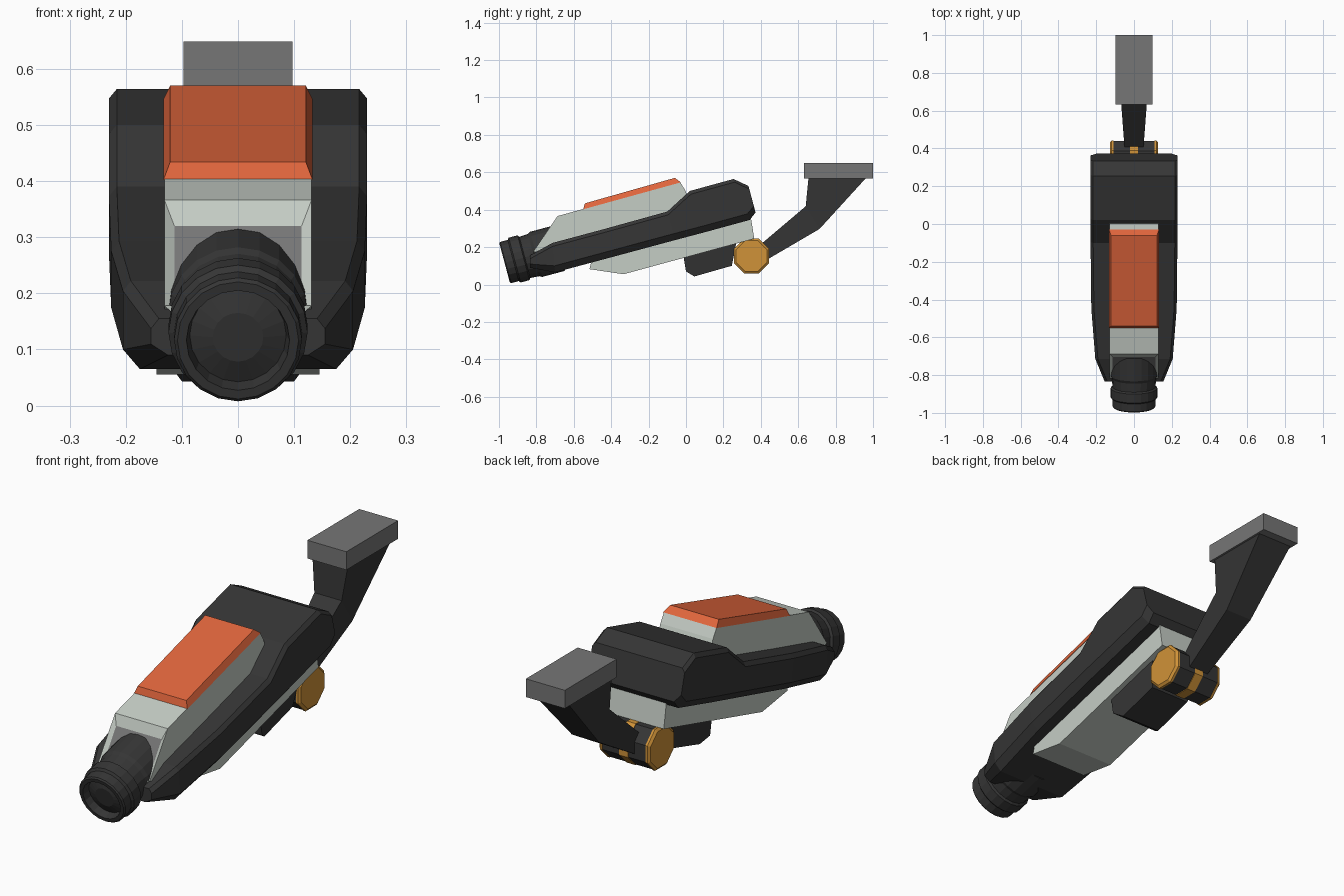
import bpy, bmesh, math
from mathutils import Vector, Matrix

if "Cube" in bpy.data.objects:
    bpy.data.objects.remove(bpy.data.objects["Cube"])


def material(name, col):
    m = bpy.data.materials.new(name)
    m.diffuse_color = (*col, 1)
    m.use_nodes = True
    m.node_tree.nodes["Principled BSDF"].inputs["Base Color"].default_value = m.diffuse_color
    return m


DARK = material("charcoal", (0.036, 0.036, 0.036))
LIGHT = material("pale_grey", (0.56, 0.61, 0.56))
GREY = material("mid_grey", (0.18, 0.18, 0.18))
ORANGE = material("orange", (0.74, 0.13, 0.045))
GOLD = material("amber", (0.63, 0.29, 0.04))
TILT = math.radians(15)


def finish(name, bm, *mats):
    bmesh.ops.recalc_face_normals(bm, faces=bm.faces)
    me = bpy.data.meshes.new(name)
    bm.to_mesh(me)
    bm.free()
    for m in mats:
        me.materials.append(m)
    ob = bpy.data.objects.new(name, me)
    bpy.context.collection.objects.link(ob)
    return ob


def loft(bm, rings):
    """Skin a list of closed rings and cap both ends."""
    vs = [[bm.verts.new(p) for p in r] for r in rings]
    n = len(vs[0])
    for a, b in zip(vs, vs[1:]):
        for i in range(n):
            j = (i + 1) % n
            bm.faces.new((a[i], a[j], b[j], b[i]))
    bm.faces.new(vs[0])
    bm.faces.new(vs[-1])
    return bm


def prism(profile, widths):
    """Extrude a y-z profile across x, with one half width or one per point."""
    if not isinstance(widths, (list, tuple)):
        widths = [widths] * len(profile)
    return loft(bmesh.new(), [[(s * w, y, z) for (y, z), w in zip(profile, widths)]
                              for s in (-1, 1)])


def octagon_rod(name, stations, mat, y=0.35, z=0.152):
    """Octagonal rod along x from (x, radius) stations."""
    rings = [[(x, y + r * math.cos(math.pi / 8 + k * math.pi / 4),
               z + r * math.sin(math.pi / 8 + k * math.pi / 4)) for k in range(8)]
             for x, r in stations]
    return finish(name, loft(bmesh.new(), rings), mat)


# Dark shell: chamfered sections (top y, z, bottom y, z, half width)
sections = [(-0.835, 0.155, -0.835, 0.09, 0.155),
            (-0.715, 0.222, -0.70, 0.065, 0.205),
            (-0.45, 0.293, -0.42, 0.14, 0.226),
            (-0.10, 0.39, -0.06, 0.237, 0.23),
            (0.02, 0.50, 0.11, 0.282, 0.23),
            (0.254, 0.564, 0.34, 0.345, 0.23),
            (0.334, 0.527, 0.372, 0.385, 0.23)]
rings = []
for ty, tz, by, bz, w in sections:
    top, bot = Vector((0, ty, tz)), Vector((0, by, bz))
    h = (top - bot).length
    a = top.lerp(bot, min(0.018 / h, 0.3))
    b = bot.lerp(top, min(0.035 / h, 0.3))
    half = [(w - 0.014, top), (w, a), (w, b), (w - 0.03, bot)]
    rings.append([(x, p.y, p.z) for x, p in half] +
                 [(-x, p.y, p.z) for x, p in reversed(half)])
finish("outer_shell", loft(bmesh.new(), rings), DARK)

# Pale upper housing with a recessed grey front panel
bm = prism([(-0.815, 0.178), (-0.687, 0.366), (-0.548, 0.404), (-0.03, 0.546),
            (-0.005, 0.505), (0.03, 0.42), (-0.74, 0.14)], 0.131)
bm.normal_update()
bmesh.ops.recalc_face_normals(bm, faces=bm.faces)
front = next(f for f in bm.faces
             if abs(f.calc_center_median().y + 0.751) < 0.01 and abs(f.normal.x) < 0.1
             and f.normal.z > 0)
bmesh.ops.inset_region(bm, faces=[front], thickness=0.025, depth=-0.012)
front.material_index = 1
# stretch the panel down and leave a wider lip above it
for v in front.verts:
    d = Vector((0, -0.128, -0.188)).normalized()
    v.co += d * 0.03
finish("upper_housing", bm, LIGHT, GREY)

# Orange top cover
s = math.tan(TILT)
base = [(-0.55, 0.402), (-0.028, 0.546)]
crown = [(-0.54, 0.434), (-0.06, 0.57)]
rings = [[(-w, a[0], a[1]), (w, a[0], a[1]), (w, b[0], b[1]), (-w, b[0], b[1])]
         for w, (a, b) in ((0.133, base), (0.121, crown))]
finish("top_cover", loft(bmesh.new(), rings), ORANGE)

# Pale belly and the dark mounting block under it
finish("belly", prism([(-0.516, 0.082), (-0.334, 0.055), (0.365, 0.245),
                       (0.345, 0.37), (-0.5, 0.15)], 0.145), LIGHT)
finish("mount_block", prism([(-0.015, 0.16), (0.0, 0.07), (0.045, 0.043), (0.245, 0.1),
                             (0.27, 0.23)], [0.12, 0.12, 0.10, 0.10, 0.12]), DARK)

# Lens barrel: turned profile (radius, distance behind the front rim)
profile = [(0.045, 0.022), (0.086, 0.036), (0.092, 0.0), (0.108, 0.0), (0.114, 0.006),
           (0.114, 0.048), (0.124, 0.056), (0.124, 0.105), (0.114, 0.112),
           (0.117, 0.16), (0.125, 0.175), (0.125, 0.30)]
place = Matrix.Translation((0, -0.97, 0.116)) @ Matrix.Rotation(TILT, 4, 'X')
N = 20
rings = [[place @ Vector((r * math.cos(2 * math.pi * k / N), d,
                          r * math.sin(2 * math.pi * k / N))) for k in range(N)]
         for r, d in profile]
finish("lens_barrel", loft(bmesh.new(), rings), DARK)

# Hinge: dark barrel, amber centre band and amber end caps
octagon_rod("hinge_barrel", [(-0.112, 0.098), (0.112, 0.098)], DARK)
octagon_rod("hinge_band", [(-0.022, 0.101), (0.022, 0.101)], GOLD)
for side, label in ((-1, "left"), (1, "right")):
    octagon_rod("hinge_cap_" + label,
                [(side * 0.108, 0.101), (side * 0.118, 0.101), (side * 0.127, 0.089)], GOLD)

# Flared bent arm
arm = [(0.40, 0.215, 0.05), (0.64, 0.418, 0.068), (0.655, 0.57, 0.088),
       (0.963, 0.57, 0.088), (0.714, 0.297, 0.068), (0.42, 0.125, 0.05)]
order = [(0, 5), (1, 4), (2, 3)]
rings = [[(sx * arm[i][2], arm[i][0], arm[i][1]) for i, sx in
          ((a, -1), (a, 1), (b, 1), (b, -1))] for a, b in order]
finish("arm", loft(bmesh.new(), rings), DARK)

# Wall plate on the arm
finish("mount_plate", prism([(0.632, 0.567), (1.0, 0.567), (1.0, 0.649), (0.632, 0.649)],
                            0.097), GREY)
